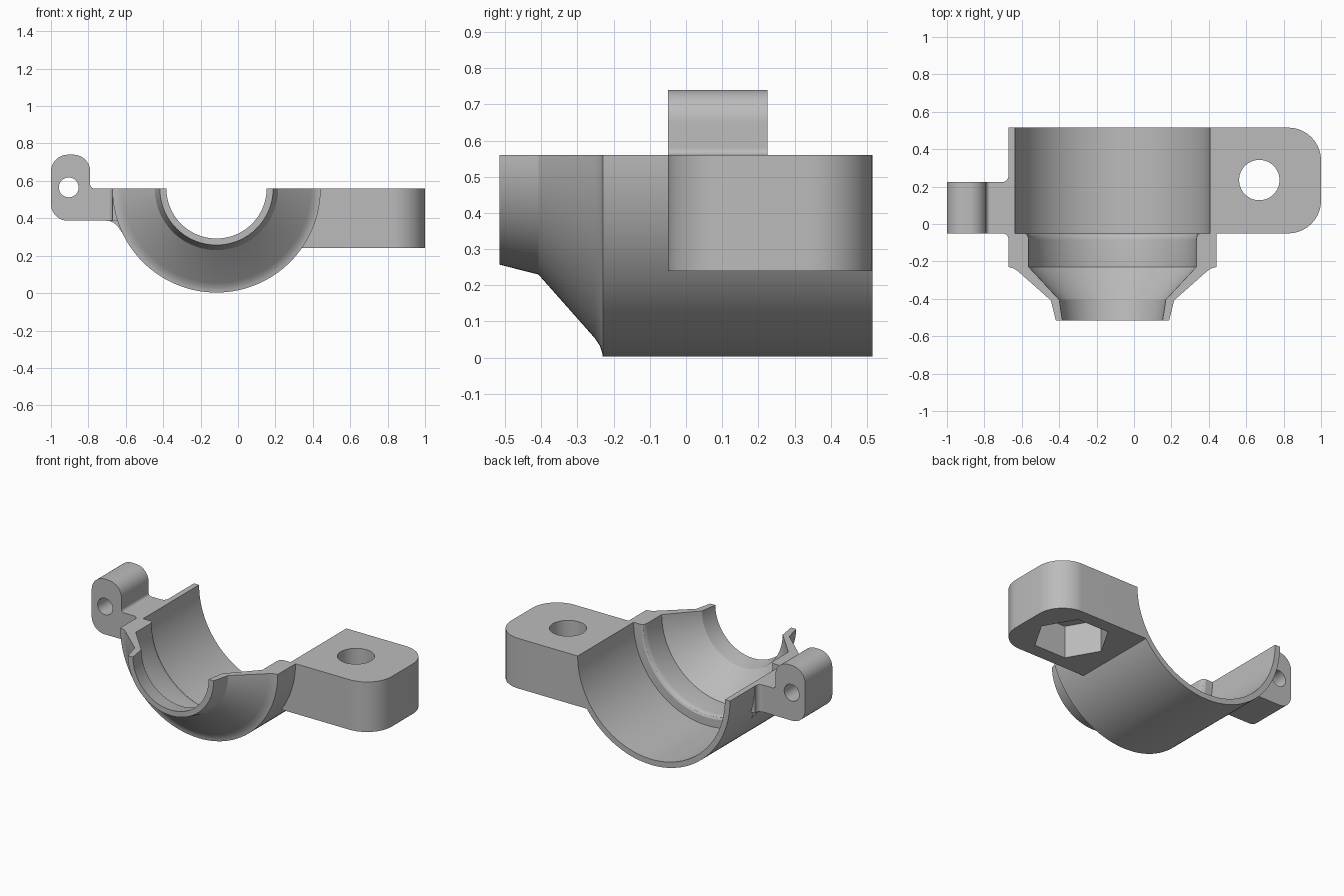
import bpy, bmesh, math
from mathutils import Vector

if "Cube" in bpy.data.objects:
    bpy.data.objects.remove(bpy.data.objects["Cube"])

AX, AZ = -0.115, 0.56          # bore axis, running along y
R_OUT = 0.557

grey = bpy.data.materials.new("light grey plastic")
grey.diffuse_color = (0.5, 0.5, 0.5, 1)
grey.use_nodes = True
grey.node_tree.nodes["Principled BSDF"].inputs["Base Color"].default_value = grey.diffuse_color


def make(name, bm):
    bmesh.ops.recalc_face_normals(bm, faces=bm.faces)
    me = bpy.data.meshes.new(name)
    bm.to_mesh(me)
    bm.free()
    me.materials.append(grey)
    ob = bpy.data.objects.new(name, me)
    bpy.context.collection.objects.link(ob)
    return ob


def rounded(corners, steps=12):
    """Outline from (u, v, radius) corners, each rounded by its radius."""
    out = []
    for i, (u, v, r) in enumerate(corners):
        p = Vector((u, v))
        if r == 0:
            out.append(p)
            continue
        a = (Vector(corners[i - 1][:2]) - p).normalized()
        b = (Vector(corners[(i + 1) % len(corners)][:2]) - p).normalized()
        half = a.angle(b) / 2
        centre = p + (a + b).normalized() * (r / math.sin(half))
        t0 = p + a * (r / math.tan(half)) - centre
        t1 = p + b * (r / math.tan(half)) - centre
        for k in range(steps + 1):
            d = t0.lerp(t1, k / steps)
            out.append(centre + d.normalized() * r)
    return out


def circle(u, v, r, n):
    return [Vector((u + r * math.cos(2 * math.pi * k / n),
                    v + r * math.sin(2 * math.pi * k / n))) for k in range(n)]


def prism(name, outline, axis, lo, hi):
    """Extrude an outline along y (outline in x, z) or z (outline in x, y)."""
    def place(p, h):
        return (p.x, h, p.y) if axis == 'y' else (p.x, p.y, h)
    bm = bmesh.new()
    a = [bm.verts.new(place(p, lo)) for p in outline]
    b = [bm.verts.new(place(p, hi)) for p in outline]
    bm.faces.new(a)
    bm.faces.new(b)
    for i in range(len(a)):
        j = (i + 1) % len(a)
        bm.faces.new((a[i], a[j], b[j], b[i]))
    return make(name, bm)


def boolean(ob, other, operation):
    m = ob.modifiers.new("bool", 'BOOLEAN')
    m.operation, m.solver, m.object = operation, 'EXACT', other
    bpy.context.view_layer.objects.active = ob
    bpy.ops.object.modifier_apply(modifier=m.name)
    bpy.data.objects.remove(other)


# Half shell: closed wall section (radius, y) revolved through 180 degrees
section = [(0.557, 0.515), (0.557, -0.23), (0.545, -0.232), (0.527, -0.238), (0.505, -0.253),
           (0.33, -0.408), (0.303, -0.515), (0.268, -0.515), (0.285, -0.405),
           (0.448, -0.23), (0.448, -0.085), (0.451, -0.068), (0.458, -0.056), (0.47, -0.05),
           (0.521, -0.05), (0.521, 0.515)]
bm = bmesh.new()
N = 64
rings = []
for k in range(N + 1):
    t = math.pi * k / N
    rings.append([bm.verts.new((AX + r * math.cos(t), y, AZ - r * math.sin(t)))
                  for r, y in section])
for a, b in zip(rings, rings[1:]):
    for i in range(len(section)):
        j = (i + 1) % len(section)
        bm.faces.new((a[i], a[j], b[j], b[i]))
bm.faces.new(rings[0])
bm.faces.new(rings[-1])
shell = make("clamp_half_shell", bm)

# Mounting block with bolt hole and hexagonal nut pocket below
block = prism("mounting_block", rounded([(0.2, -0.05, 0), (1, -0.05, 0.175),
                                         (1, 0.515, 0.175), (0.2, 0.515, 0)]), 'z', 0.24, AZ)
boolean(block, prism("bolt_hole", circle(0.67, 0.235, 0.108, 48), 'z', 0, 1), 'DIFFERENCE')
boolean(block, prism("nut_pocket", circle(0.67, 0.235, 0.225, 6), 'z', 0.1, 0.45), 'DIFFERENCE')

# Side ear with its pivot hole, plus a filleted root against the shell
ear = prism("side_ear", rounded([(-1, 0.387, 0.09), (-1, 0.74, 0.09), (-0.79, 0.74, 0.09),
                                 (-0.79, AZ, 0.02), (-0.55, AZ, 0), (-0.55, 0.32, 0),
                                 (-0.617, 0.32, 0), (-0.665, 0.387, 0.08)]),
            'y', -0.05, 0.225)
boolean(ear, prism("pivot_hole", circle(-0.905, 0.565, 0.053, 32), 'y', -1, 1), 'DIFFERENCE')
root = prism("ear_root", rounded([(-0.72, -0.05, 0), (-0.672, -0.05, 0.03), (-0.672, -0.09, 0),
                                  (-0.58, -0.09, 0), (-0.58, 0.265, 0), (-0.672, 0.265, 0),
                                  (-0.672, 0.225, 0.03), (-0.72, 0.225, 0)]), 'z', 0.387, AZ)
boolean(ear, root, 'UNION')

# Trim the attachments to the bore, then fuse them with the shell
for part in (block, ear):
    bore = prism("bore_cutter", circle(AX, AZ, 0.54, 128), 'y', -1, 1)
    boolean(part, bore, 'DIFFERENCE')
    boolean(shell, part, 'UNION')

shell.name = "clamp_half"
bpy.ops.object.select_all(action='DESELECT')
shell.select_set(True)
bpy.context.view_layer.objects.active = shell
bpy.ops.object.shade_smooth_by_angle(angle=math.radians(25))
